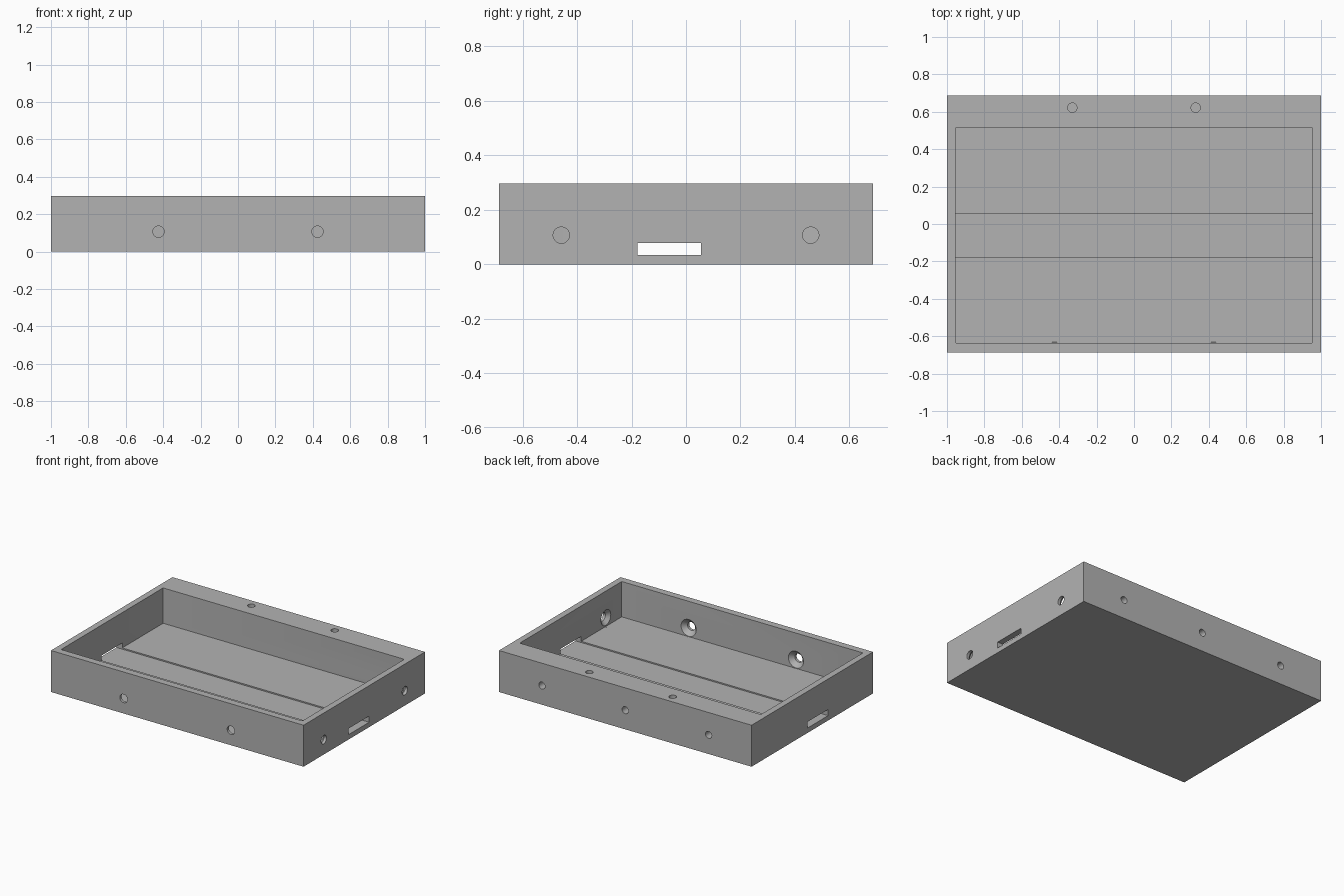
import bpy
import bmesh
from math import pi
from mathutils import Matrix, Vector

if "Cube" in bpy.data.objects:
    bpy.data.objects.remove(bpy.data.objects["Cube"], do_unlink=True)

grey = bpy.data.materials.new("plain grey")
grey.use_nodes = True
colour = (0.45, 0.45, 0.45, 1)
grey.diffuse_color = colour
grey.node_tree.nodes["Principled BSDF"].inputs["Base Color"].default_value = colour


def finish(name, bm):
    mesh = bpy.data.meshes.new(name)
    bm.to_mesh(mesh)
    bm.free()
    mesh.materials.append(grey)
    obj = bpy.data.objects.new(name, mesh)
    bpy.context.collection.objects.link(obj)
    return obj


def box(name, low, high, corner=0):
    low, high = Vector(low), Vector(high)
    bm = bmesh.new()
    bmesh.ops.create_cube(bm, size=1, matrix=Matrix.Translation((low + high) / 2)
                          @ Matrix.Diagonal((*(high - low), 1)))
    if corner:
        upright = [e for e in bm.edges
                   if abs(e.verts[0].co.z - e.verts[1].co.z) > 0.01]
        bmesh.ops.bevel(bm, geom=upright, offset=corner, segments=3,
                        profile=0.5, affect='EDGES')
    return finish(name, bm)


def cone(name, start, end, r1, r2):
    start, end = Vector(start), Vector(end)
    axis = end - start
    turn = Vector((0, 0, 1)).rotation_difference(axis).to_matrix().to_4x4()
    bm = bmesh.new()
    bmesh.ops.create_cone(bm, cap_ends=True, segments=40, radius1=r1, radius2=r2,
                          depth=axis.length,
                          matrix=Matrix.Translation((start + end) / 2) @ turn)
    return finish(name, bm)


def cut(target, cutter):
    mod = target.modifiers.new("cut", 'BOOLEAN')
    mod.operation = 'DIFFERENCE'
    mod.solver = 'EXACT'
    mod.object = cutter
    with bpy.context.temp_override(object=target, active_object=target):
        bpy.ops.object.modifier_apply(modifier=mod.name)
    bpy.data.objects.remove(cutter, do_unlink=True)


# Tray body with its open compartment
tray = box("tray", (-1, -0.687, 0), (1, 0.687, 0.297))
cut(tray, box("compartment", (-0.955, -0.637, 0.044), (0.955, 0.517, 0.4), 0.008))

# Shallow channel across the floor, continuing as a slot through both end walls
cut(tray, box("channel", (-1.1, -0.179, 0.035), (1.1, 0.055, 0.079)))


# Screw holes, countersunk from inside the compartment
def screw_hole(outside, inward):
    outside, inward = Vector(outside), Vector(inward)
    cut(tray, cone("bore", outside - inward * 0.05, outside + inward * 0.08, 0.03, 0.03))
    cut(tray, cone("countersink", outside + inward * 0.02,
                   outside + inward * 0.055, 0.03, 0.065))


for side in (-1, 1):
    screw_hole((side * 0.425, -0.687, 0.107), (0, 1, 0))
    screw_hole((1, side * 0.458, 0.107), (-1, 0, 0))

# Blind holes in the top and the back of the thick rear wall
for x in (-0.33, 0.33):
    cut(tray, cone("top_hole", (x, 0.622, 0.2), (x, 0.622, 0.35), 0.025, 0.025))
for x in (-0.66, 0, 0.66):
    cut(tray, cone("back_hole", (x, 0.587, 0.137), (x, 0.75, 0.137), 0.025, 0.025))

# Smooth bores with crisp rims
bpy.ops.object.select_all(action='DESELECT')
tray.select_set(True)
bpy.context.view_layer.objects.active = tray
bpy.ops.object.shade_smooth_by_angle(angle=pi / 6)
